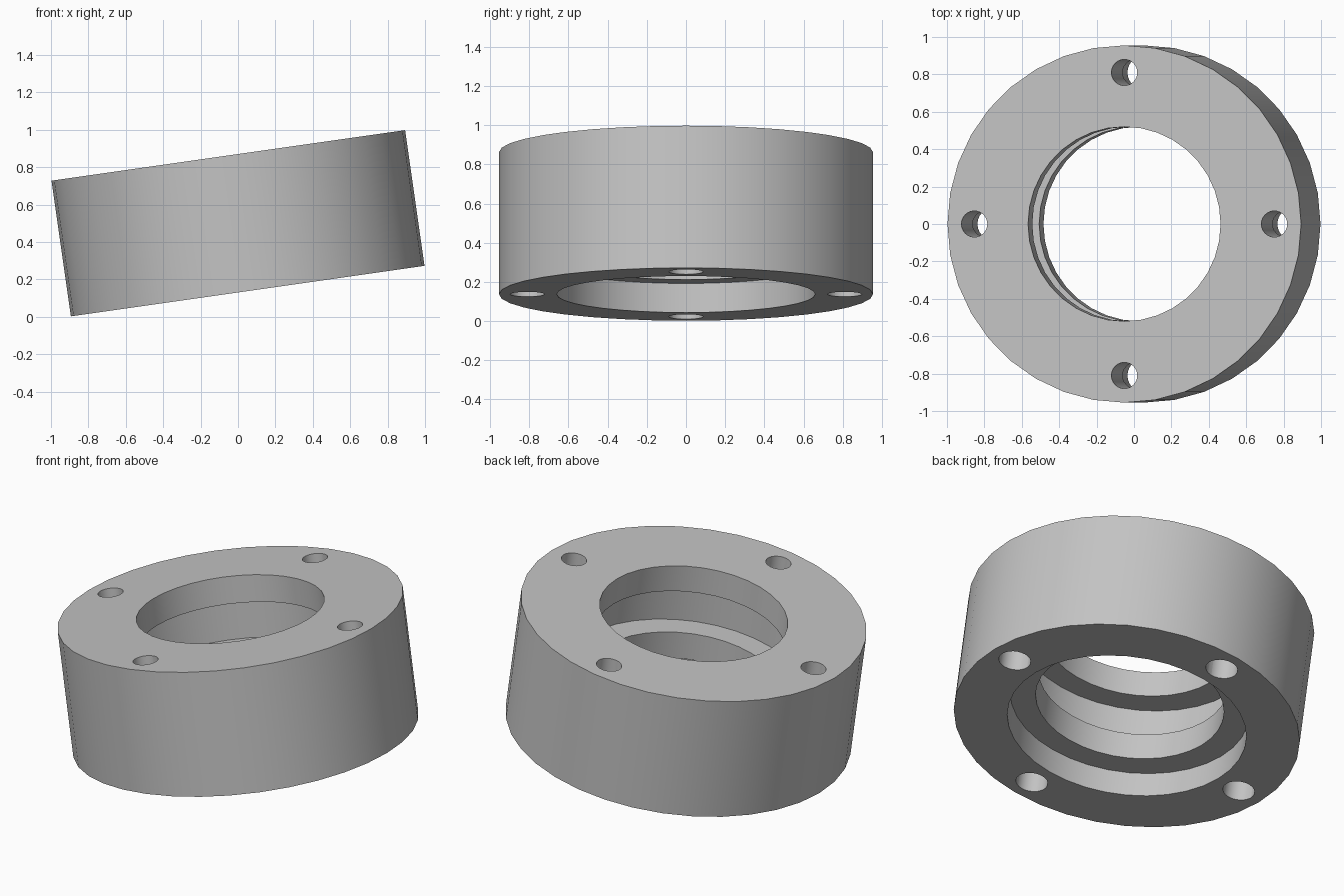
import bpy, bmesh
from math import cos, sin, pi, radians
from mathutils import Matrix

cube = bpy.data.objects.get("Cube")
if cube:
    bpy.data.objects.remove(cube, do_unlink=True)

HALF = 0.3665                     # half the length along the axis
OUTER, SEAT, BORE = 0.955, 0.66, 0.52
POSE = Matrix.Translation((0, 0, 0.5)) @ Matrix.Rotation(radians(-8.13), 4, 'Y')

grey = bpy.data.materials.new("plain_grey")
grey.use_nodes = True
grey.diffuse_color = (0.55, 0.55, 0.55, 1)
grey.node_tree.nodes["Principled BSDF"].inputs["Base Color"].default_value = grey.diffuse_color


def lathe(bm, profile, sides, centre=(0, 0), closed=True):
    """Revolve (radius, z) points around a vertical axis; cap the ends if open."""
    loops = [[bm.verts.new((centre[0] + r * cos(2 * pi * i / sides),
                            centre[1] + r * sin(2 * pi * i / sides), z))
              for i in range(sides)] for r, z in profile]
    pairs = list(zip(loops, loops[1:]))
    if closed:
        pairs.append((loops[-1], loops[0]))
    else:
        bm.faces.new(loops[0])
        bm.faces.new(loops[-1])
    for a, b in pairs:
        for i in range(sides):
            j = (i + 1) % sides
            bm.faces.new((a[i], a[j], b[j], b[i]))


def finish(bm, name):
    bmesh.ops.recalc_face_normals(bm, faces=bm.faces)
    mesh = bpy.data.meshes.new(name)
    bm.to_mesh(mesh)
    bm.free()
    mesh.materials.append(grey)
    obj = bpy.data.objects.new(name, mesh)
    bpy.context.collection.objects.link(obj)
    return obj


def activate(obj):
    bpy.ops.object.select_all(action='DESELECT')
    obj.select_set(True)
    bpy.context.view_layer.objects.active = obj


# Housing: deep upper seat, inner shoulder and shallow lower recess
shoulder_top, shoulder_bottom = HALF - 0.42, -HALF + 0.15
bm = bmesh.new()
lathe(bm, [(OUTER, -HALF), (OUTER, HALF), (SEAT, HALF), (SEAT, shoulder_top),
           (BORE, shoulder_top), (BORE, shoulder_bottom),
           (SEAT, shoulder_bottom), (SEAT, -HALF)], 36)
housing = finish(bm, "housing")

# Retaining ring, flush with the top of the housing
bm = bmesh.new()
lathe(bm, [(SEAT, HALF - 0.16), (SEAT, HALF), (BORE, HALF), (BORE, HALF - 0.16)], 36)
ring = finish(bm, "retaining_ring")

# Four stepped bolt holes, wider at the bottom
bm = bmesh.new()
for k in range(4):
    angle = k * pi / 2
    lathe(bm, [(0.088, -0.5), (0.088, -0.06), (0.07, -0.06), (0.07, 0.5)], 24,
          (0.81 * cos(angle), 0.81 * sin(angle)), closed=False)
cutter = finish(bm, "bolt_hole_cutter")
cutter.hide_render = True

cut = housing.modifiers.new("bolt_holes", 'BOOLEAN')
cut.operation, cut.solver, cut.object = 'DIFFERENCE', 'EXACT', cutter
activate(housing)
bpy.ops.object.modifier_apply(modifier=cut.name)
bpy.data.objects.remove(cutter, do_unlink=True)

# Tilt both parts together and smooth the round walls
for obj in (housing, ring):
    obj.data.transform(POSE)
    activate(obj)
    bpy.ops.object.shade_smooth_by_angle(angle=radians(30))
